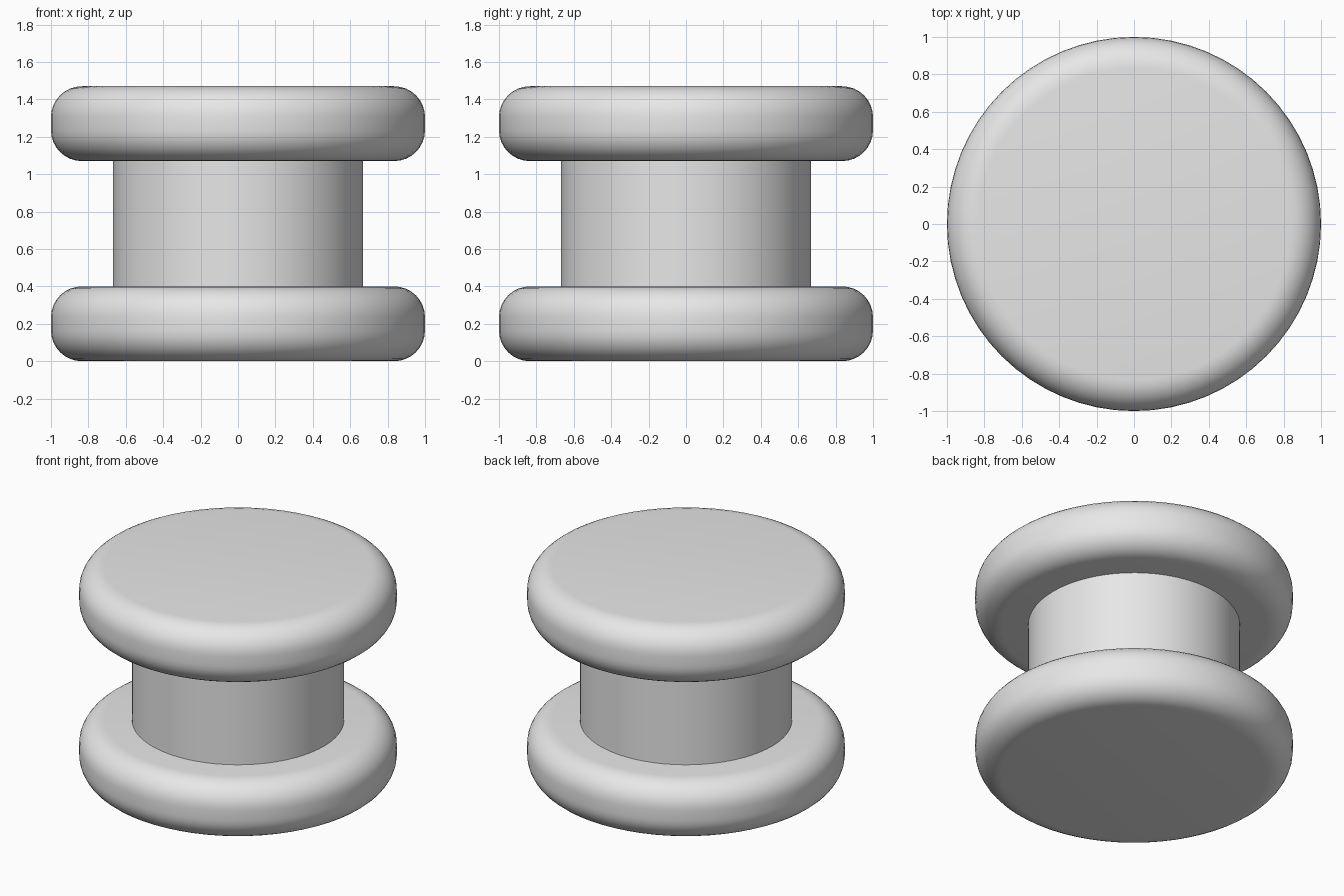
import bpy
import math

if "Cube" in bpy.data.objects:
    bpy.data.objects.remove(bpy.data.objects["Cube"])

grey = bpy.data.materials.new("plain_grey")
grey.diffuse_color = (0.8, 0.8, 0.8, 1.0)
grey.use_nodes = True
grey.node_tree.nodes["Principled BSDF"].inputs["Base Color"].default_value = grey.diffuse_color


def cylinder(name, radius, z0, z1):
    """Smooth-shaded upright cylinder between two heights."""
    bpy.ops.mesh.primitive_cylinder_add(
        vertices=64, radius=radius, depth=z1 - z0, location=(0, 0, (z0 + z1) / 2))
    obj = bpy.context.object
    obj.name = name
    obj.data.materials.append(grey)
    return obj


def rounded_disc(name, z0, z1):
    """Wide disc with soft rims on both sides."""
    obj = cylinder(name, 1.0, z0, z1)
    bevel = obj.modifiers.new("rounded_rim", 'BEVEL')
    bevel.width = 0.165
    bevel.segments = 8
    bevel.limit_method = 'ANGLE'
    bevel.angle_limit = math.radians(40)
    bpy.ops.object.modifier_apply(modifier=bevel.name)
    bpy.ops.object.shade_smooth_by_angle(angle=math.radians(30))


# Two flanges
rounded_disc("bottom_flange", 0.0, 0.4)
rounded_disc("top_flange", 1.07, 1.47)

# Core joining the flanges
cylinder("core", 0.667, 0.4, 1.07)
bpy.ops.object.shade_smooth_by_angle(angle=math.radians(30))
